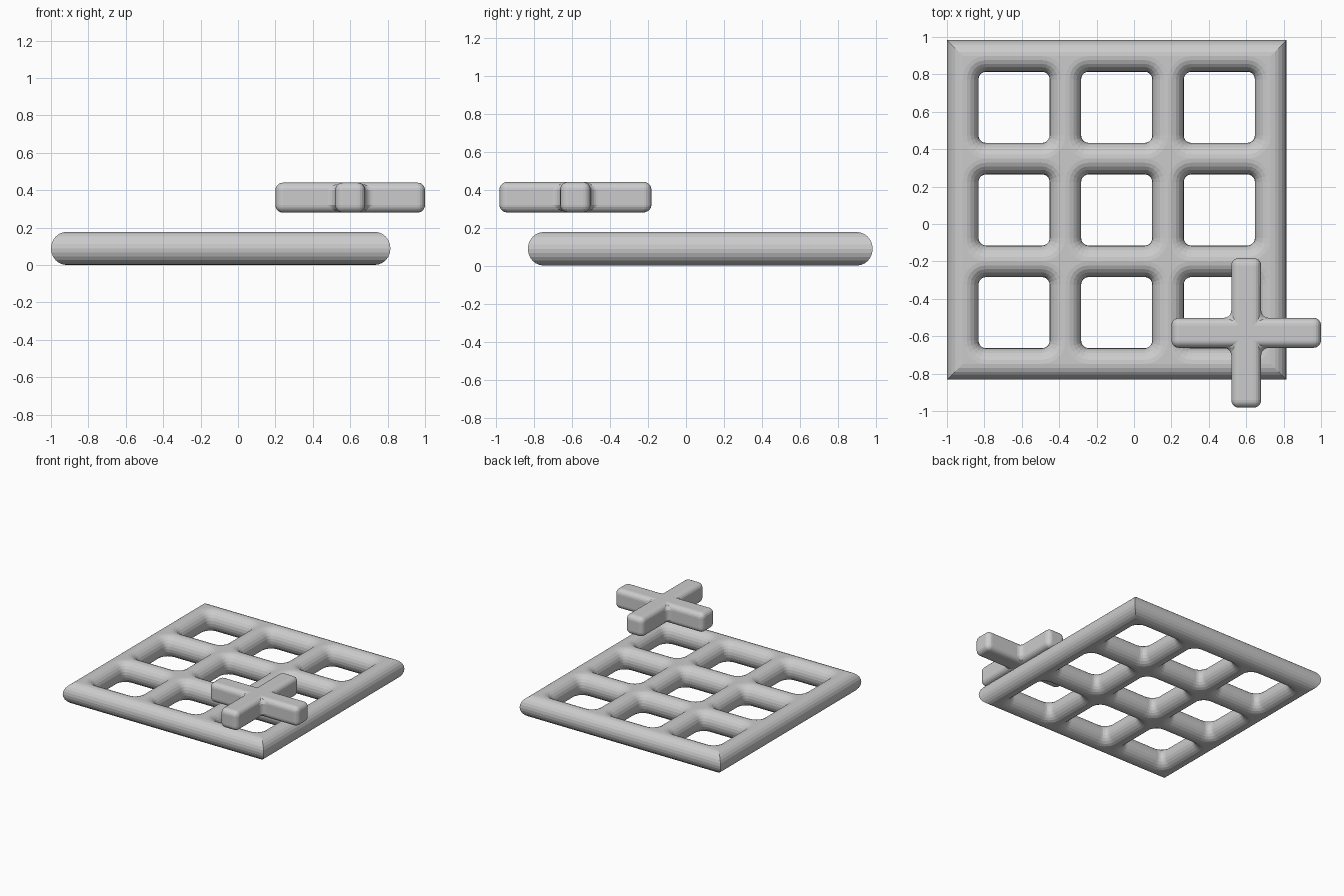
import bpy, bmesh, math

cube = bpy.data.objects.get("Cube")
if cube:
    bpy.data.objects.remove(cube, do_unlink=True)

grey = bpy.data.materials.new("light grey")
grey.use_nodes = True
colour = (0.6, 0.6, 0.6, 1)
grey.diffuse_color = colour
grey.node_tree.nodes["Principled BSDF"].inputs["Base Color"].default_value = colour


def make_object(name, bm):
    mesh = bpy.data.meshes.new(name)
    bm.to_mesh(mesh)
    bm.free()
    obj = bpy.data.objects.new(name, mesh)
    bpy.context.collection.objects.link(obj)
    mesh.materials.append(grey)
    return obj


CORNER_STEPS = 5


def ring(bm, cx, cy, half, radius, z):
    """Loop of vertices around a square with rounded corners."""
    verts = []
    for quarter in range(4):
        for step in range(CORNER_STEPS + 1):
            a = math.pi / 2 * (quarter + step / CORNER_STEPS)
            sx = 1 if quarter in (0, 3) else -1
            sy = 1 if quarter in (0, 1) else -1
            x = sx * (half - radius) + radius * math.cos(a)
            y = sy * (half - radius) + radius * math.sin(a)
            verts.append(bm.verts.new((cx + x, cy + y, z)))
    return verts


def bridge(bm, a, b, corners_only=False):
    per_corner = CORNER_STEPS + 1
    for i in range(len(a)):
        if corners_only and i % per_corner == CORNER_STEPS:
            continue
        j = (i + 1) % len(a)
        bm.faces.new((a[i], a[j], b[j], b[i]))


# Lattice: rounded bars around a three by three set of openings
OPENING, CORNER, BAR, RISE = 0.19, 0.04, 0.0844, 0.0885
PITCH = 2 * (OPENING + BAR)
CX, CY = -0.0925, 0.075
STEPS = 12
angles = [math.pi / 2 - math.pi * k / STEPS for k in range(STEPS + 1)]

bm = bmesh.new()
for col in (-1, 0, 1):
    for row in (-1, 0, 1):
        x, y = CX + col * PITCH, CY + row * PITCH
        rings = []
        for a in angles:
            off = BAR * (1 - math.cos(a))
            rings.append(ring(bm, x, y, OPENING + off, CORNER + off,
                              RISE * (1 + math.sin(a))))
        for a, b in zip(rings, rings[1:]):
            bridge(bm, a, b)
        # Flat patches where bars cross, above and below
        for edge, z in ((rings[0], 2 * RISE), (rings[-1], 0)):
            bridge(bm, edge, ring(bm, x, y, PITCH / 2, 0, z), True)

# Outer rounded rim with mitred corners
rim = [ring(bm, CX, CY, 1.5 * PITCH + BAR * math.cos(a), 0,
            RISE * (1 + math.sin(a))) for a in angles]
for a, b in zip(rim, rim[1:]):
    for i in range(CORNER_STEPS, len(a), CORNER_STEPS + 1):
        j = (i + 1) % len(a)
        bm.faces.new((a[i], b[i], b[j], a[j]))
bmesh.ops.remove_doubles(bm, verts=bm.verts, dist=0.0002)
bmesh.ops.recalc_face_normals(bm, faces=bm.faces)
make_object("lattice_grid", bm)

# Cross: extruded plus outline, softened along every edge
ARM, HALF, LOW, HIGH = 0.4, 0.08, 0.28, 0.44
bm = bmesh.new()
outline = []
for quarter in range(4):
    c, s = round(math.cos(quarter * math.pi / 2)), round(math.sin(quarter * math.pi / 2))
    for px, py in ((ARM, -HALF), (ARM, HALF), (HALF, HALF)):
        outline.append(bm.verts.new((0.6 + px * c - py * s,
                                     -0.582 + px * s + py * c, LOW)))
base = bm.faces.new(outline)
top = bmesh.ops.extrude_face_region(bm, geom=[base])["geom"]
bmesh.ops.translate(bm, vec=(0, 0, HIGH - LOW),
                    verts=[v for v in top if isinstance(v, bmesh.types.BMVert)])
bmesh.ops.recalc_face_normals(bm, faces=bm.faces)
cross = make_object("cross_piece", bm)
bevel = cross.modifiers.new("soft edges", "BEVEL")
bevel.width = 0.04
bevel.segments = 5
bevel.limit_method = "ANGLE"
